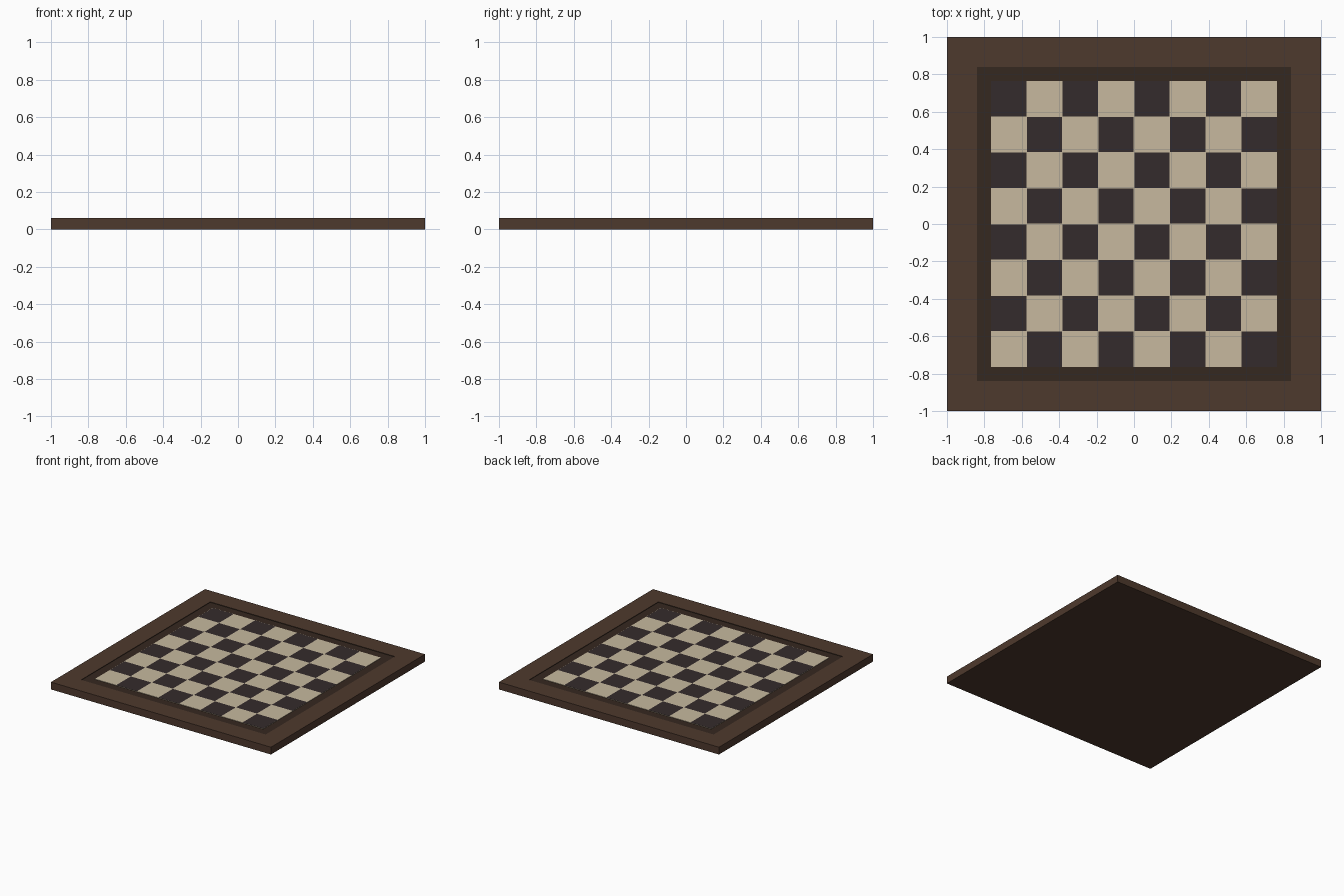
import bpy, bmesh

if "Cube" in bpy.data.objects:
    bpy.data.objects.remove(bpy.data.objects["Cube"])

def mat(name, rgb):
    m = bpy.data.materials.new(name)
    m.diffuse_color = (*rgb, 1)
    m.use_nodes = True
    m.node_tree.nodes["Principled BSDF"].inputs["Base Color"].default_value = m.diffuse_color
    return m

wood = mat("brown wood", (0.076, 0.041, 0.026))
groove = mat("dark groove", (0.036, 0.021, 0.014))
light = mat("pale squares", (0.571, 0.485, 0.342))
dark = mat("dark squares", (0.034, 0.024, 0.025))

def finish(bm, name, mats):
    me = bpy.data.meshes.new(name)
    bm.to_mesh(me)
    bm.free()
    for m in mats:
        me.materials.append(m)
    ob = bpy.data.objects.new(name, me)
    bpy.context.collection.objects.link(ob)
    return ob

H, INNER, FIELD = 0.06, 0.772, 0.765

# Frame: slab with a very shallow recess in its top
bm = bmesh.new()
bmesh.ops.create_cube(bm, size=1)
for v in bm.verts:
    v.co = (v.co.x * 2, v.co.y * 2, (v.co.z + 0.5) * H)
bm.normal_update()
top = max(bm.faces, key=lambda f: f.calc_center_median().z)
bmesh.ops.inset_region(bm, faces=[top], thickness=1 - INNER)
top.material_index = 1
wall = bmesh.ops.extrude_discrete_faces(bm, faces=[top])["faces"]
for f in wall:
    f.material_index = 1
    for v in f.verts:
        v.co.z -= 0.004
finish(bm, "board_frame", [wood, groove])

# Playing field: 8 x 8 checkered plate sitting in the recess
bm = bmesh.new()
bmesh.ops.create_grid(bm, x_segments=8, y_segments=8, size=FIELD)
for v in bm.verts:
    v.co.z = H - 0.001
pitch = FIELD / 4
darks = []
for f in bm.faces:
    c = f.calc_center_median()
    i, j = int((c.x + FIELD) / pitch), int((c.y + FIELD) / pitch)
    if (i + j) % 2:
        darks.append(f)
# thin pale joint around each dark square
bmesh.ops.inset_individual(bm, faces=darks, thickness=0.002)
for f in darks:
    f.material_index = 1
# thin side rim of the plate
rim = [e for e in bm.edges if e.is_boundary]
ext = bmesh.ops.extrude_edge_only(bm, edges=rim)["geom"]
for v in ext:
    if isinstance(v, bmesh.types.BMVert):
        v.co.z = H - 0.004
bmesh.ops.recalc_face_normals(bm, faces=bm.faces)
if max(bm.faces, key=lambda f: f.calc_center_median().z).normal.z < 0:
    bmesh.ops.reverse_faces(bm, faces=bm.faces)
finish(bm, "checkered_field", [light, dark])
